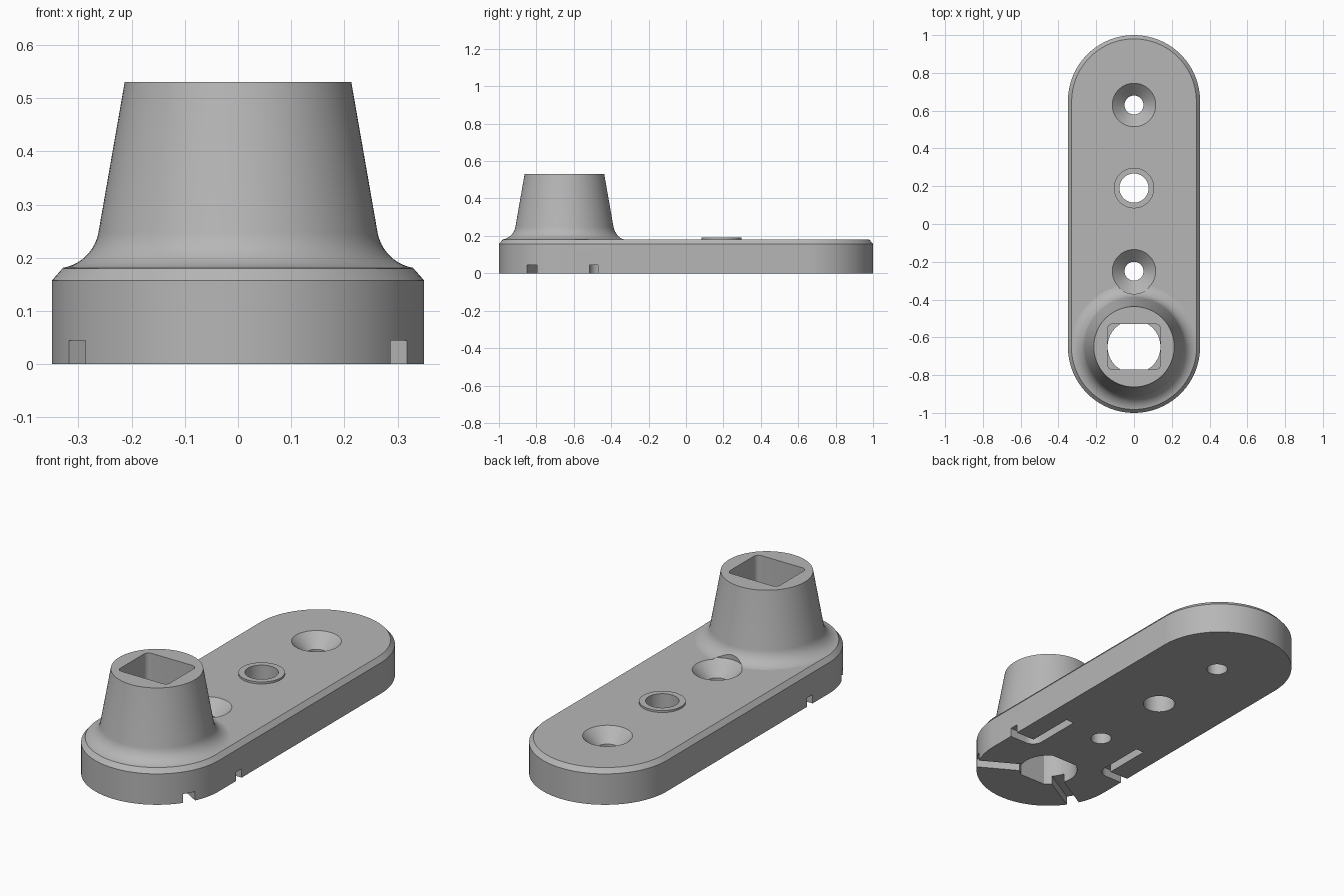
import bpy, bmesh, math

if "Cube" in bpy.data.objects:
    bpy.data.objects.remove(bpy.data.objects["Cube"])

grey = bpy.data.materials.new("plain_grey")
grey.use_nodes = True
colour = (0.47, 0.47, 0.47, 1)
grey.diffuse_color = colour
grey.node_tree.nodes["Principled BSDF"].inputs["Base Color"].default_value = colour

TOWER_Y = -0.65
TOP = 0.18


def loft(name, rings):
    """Solid skinned through equal-length rings of 3D points, capped at both ends."""
    bm = bmesh.new()
    loops = [[bm.verts.new(p) for p in ring] for ring in rings]
    n = len(loops[0])
    for a, b in zip(loops, loops[1:]):
        for i in range(n):
            j = (i + 1) % n
            bm.faces.new((a[i], a[j], b[j], b[i]))
    bm.faces.new(loops[0])
    bm.faces.new(loops[-1])
    bmesh.ops.recalc_face_normals(bm, faces=bm.faces)
    mesh = bpy.data.meshes.new(name)
    bm.to_mesh(mesh)
    bm.free()
    mesh.materials.append(grey)
    obj = bpy.data.objects.new(name, mesh)
    bpy.context.collection.objects.link(obj)
    return obj


def prism(name, outline, z0, z1):
    return loft(name, [[(x, y, z) for x, y in outline] for z in (z0, z1)])


def turned(name, profile, y, sides=96):
    """Solid of revolution about a vertical axis at x = 0."""
    angles = [math.tau * i / sides for i in range(sides)]
    return loft(name, [[(r * math.cos(a), y + r * math.sin(a), z) for a in angles]
                       for r, z in profile])


def arc(cx, cy, r, start, end, steps):
    angles = [math.radians(start + (end - start) * i / steps) for i in range(steps + 1)]
    return [(cx + r * math.cos(a), cy + r * math.sin(a)) for a in angles]


def stadium(r):
    return arc(0, 0.65, r, 0, 180, 48) + arc(0, -0.65, r, 180, 360, 48)


def combine(target, tool, operation):
    mod = target.modifiers.new("combine", 'BOOLEAN')
    mod.operation = operation
    mod.solver = 'EXACT'
    mod.object = tool
    bpy.context.view_layer.objects.active = target
    bpy.ops.object.modifier_apply(modifier=mod.name)
    bpy.data.objects.remove(tool)


# Chamfered base plate
levels = [(0.35, 0), (0.35, 0.157), (0.33, TOP)]
body = loft("socket_plate", [[(x, y, z) for x, y in stadium(r)] for r, z in levels])

# Tapered tower with a filleted foot
R = 0.082
foot = arc(0.343, TOP + R, R, 262, 190, 12)
tower = turned("tower", [(0.328, 0.1), (0.328, TOP + 0.001)] + foot + [(0.213, 0.53)], TOWER_Y)
combine(body, tower, 'UNION')

# Raised ring around the middle hole
combine(body, turned("ring", [(0.107, 0.1), (0.107, 0.19)], 0.19), 'UNION')
combine(body, turned("middle_hole", [(0.077, -0.1), (0.077, 0.3)], 0.19), 'DIFFERENCE')

# Countersunk screw holes
for y in (0.63, -0.25):
    hole = turned("screw_hole", [(0.05, -0.1), (0.05, 0.115), (0.12, 0.185), (0.12, 0.4)], y)
    combine(body, hole, 'DIFFERENCE')

# Rounded rectangular socket above, round hole with two flats below
w, d, c = 0.14, 0.12, 0.025
corners = [(1, 1, 0), (-1, 1, 90), (-1, -1, 180), (1, -1, 270)]
socket = [p for sx, sy, a in corners
          for p in arc(sx * (w - c), TOWER_Y + sy * (d - c), c, a, a + 90, 6)]
combine(body, prism("socket", socket, TOP, 0.7), 'DIFFERENCE')
flat = math.degrees(math.asin(d / w))
bore = arc(0, TOWER_Y, w, -flat, flat, 24) + arc(0, TOWER_Y, w, 180 - flat, 180 + flat, 24)
combine(body, prism("bore", bore, -0.1, TOP + 0.02), 'DIFFERENCE')

# Shallow grooves underneath, mirrored left and right
ux, uy = math.cos(math.radians(-30)), math.sin(math.radians(-30))
radial = [(ux * l - uy * h, TOWER_Y + uy * l + ux * h)
          for l, h in ((0.1, -0.031), (0.45, -0.031), (0.45, 0.031), (0.1, 0.031))]
bend = [(0.4, -0.517)] + arc(0.255, -0.462, 0.055, 270, 180, 8)
bend += [(0.2, -0.22), (0.245, -0.22), (0.245, -0.47), (0.4, -0.47)]
for side in (1, -1):
    for outline in (radial, bend):
        groove = prism("groove", [(side * x, y) for x, y in outline], -0.1, 0.045)
        combine(body, groove, 'DIFFERENCE')

# Smooth curved walls, keep the machined edges crisp
bpy.ops.object.select_all(action='DESELECT')
body.select_set(True)
bpy.context.view_layer.objects.active = body
bpy.ops.object.shade_smooth_by_angle(angle=math.radians(25))
